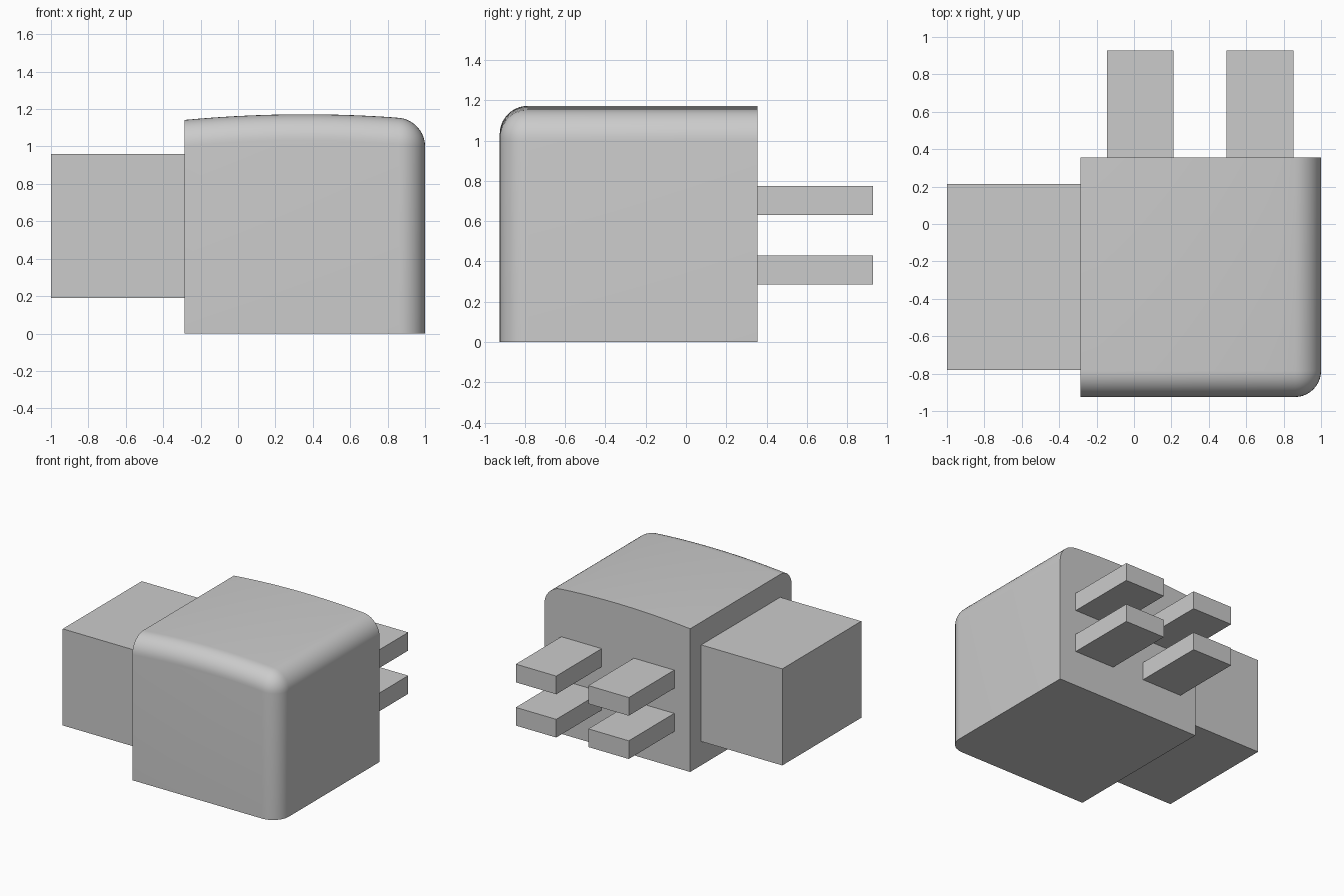
import bpy
import bmesh
import math
from mathutils import Vector

if "Cube" in bpy.data.objects:
    bpy.data.objects.remove(bpy.data.objects["Cube"], do_unlink=True)

grey = bpy.data.materials.new("plain grey")
grey.use_nodes = True
grey.diffuse_color = (0.6, 0.6, 0.6, 1)
grey.node_tree.nodes["Principled BSDF"].inputs["Base Color"].default_value = (0.6, 0.6, 0.6, 1)


def finish(bm, name):
    bmesh.ops.recalc_face_normals(bm, faces=bm.faces)
    mesh = bpy.data.meshes.new(name)
    bm.to_mesh(mesh)
    bm.free()
    mesh.materials.append(grey)
    obj = bpy.data.objects.new(name, mesh)
    bpy.context.collection.objects.link(obj)
    return obj


def box(name, low, high):
    low, high = Vector(low), Vector(high)
    bm = bmesh.new()
    bmesh.ops.create_cube(bm, size=1)
    for v in bm.verts:
        v.co = (low + high) / 2 + v.co * (high - low)
    return finish(bm, name)


# Main housing: crowned profile extruded from front to back
LEFT, RIGHT, FRONT, BACK = -0.285, 1.0, -0.925, 0.355
STEPS = 12
crown = [LEFT + (0.8 - LEFT) * i / STEPS for i in range(STEPS + 1)] + [RIGHT]
mid = (LEFT + RIGHT) / 2
profile = [(x, 1.172 - 0.03 * ((x - mid) / (RIGHT - mid)) ** 2) for x in crown]
profile += [(RIGHT, 0), (LEFT, 0)]
bm = bmesh.new()
face = bm.faces.new([bm.verts.new((x, FRONT, z)) for x, z in profile])
ext = bmesh.ops.extrude_face_region(bm, geom=[face], use_keep_orig=True)
bmesh.ops.translate(bm, vec=(0, BACK - FRONT, 0),
                    verts=[g for g in ext["geom"] if isinstance(g, bmesh.types.BMVert)])
bmesh.ops.recalc_face_normals(bm, faces=bm.faces)


# Round the three edge runs that meet at the front outer corner
def rounded(edge):
    a, b = (v.co for v in edge.verts)
    front = abs(a.y - FRONT) + abs(b.y - FRONT) < 1e-4
    right = abs(a.x - RIGHT) + abs(b.x - RIGHT) < 1e-4
    top = min(a.z, b.z) > 1
    return front + right + top == 2


bmesh.ops.bevel(bm, geom=[e for e in bm.edges if rounded(e)], offset=0.14,
                offset_type='OFFSET', segments=10, profile=0.5,
                affect='EDGES', clamp_overlap=False)
housing = finish(bm, "housing")
bpy.ops.object.select_all(action='DESELECT')
housing.select_set(True)
bpy.context.view_layer.objects.active = housing
bpy.ops.object.shade_smooth_by_angle(angle=math.radians(30))

# Side block
box("side_block", (-1, -0.78, 0.19), (LEFT, 0.215, 0.96))

# Four flat prongs on the back
for row, z in (("lower", 0.285), ("upper", 0.63)):
    for side, x in (("right", -0.145), ("left", 0.495)):
        box(f"{row}_{side}_prong", (x, BACK, z), (x + 0.357, 0.928, z + 0.145))
